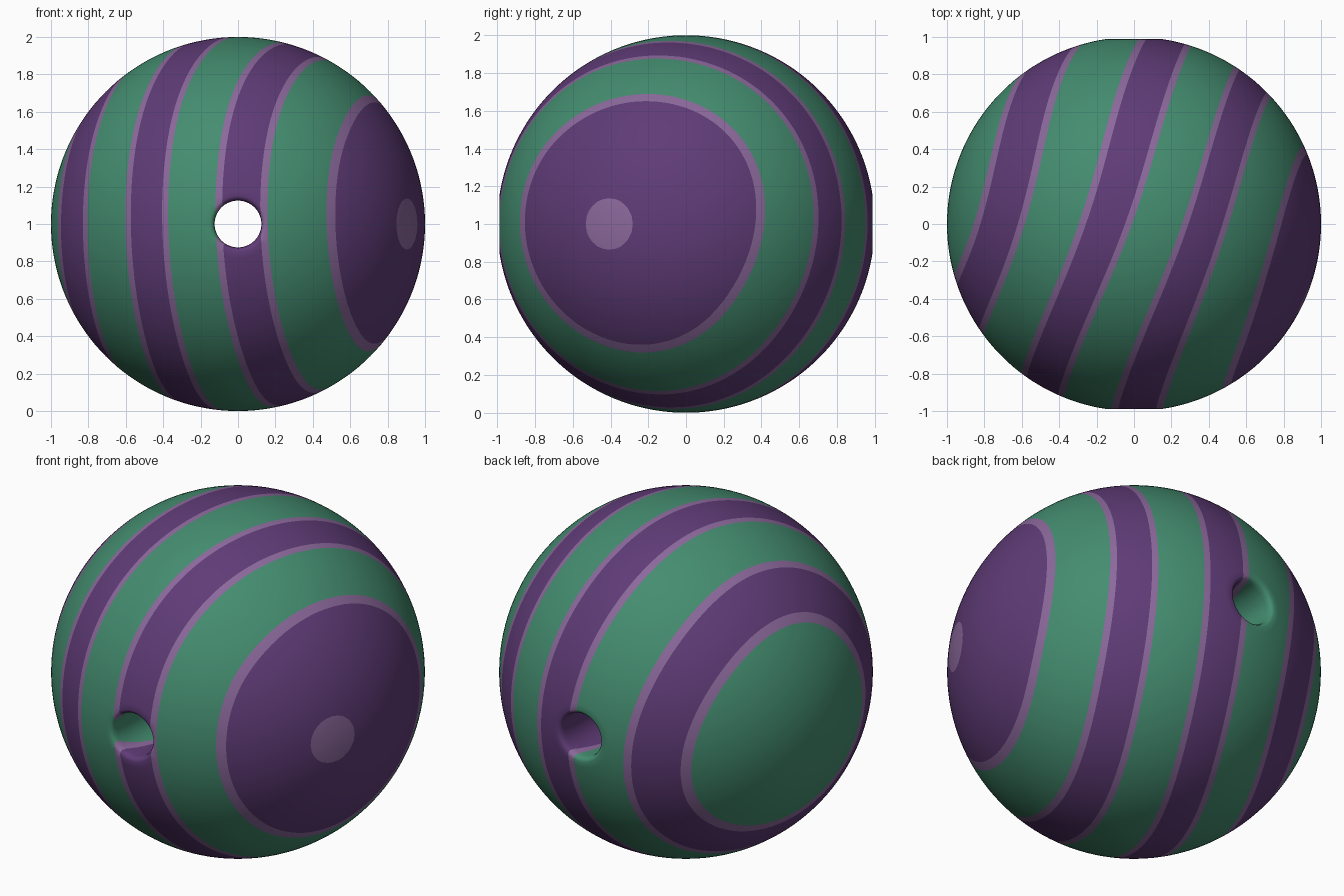
import bpy, bmesh, math
from mathutils import Vector

cube = bpy.data.objects.get("Cube")
if cube:
    bpy.data.objects.remove(cube, do_unlink=True)


def make_material(name, rgb):
    mat = bpy.data.materials.new(name)
    mat.use_nodes = True
    mat.diffuse_color = (*rgb, 1)
    mat.node_tree.nodes["Principled BSDF"].inputs["Base Color"].default_value = (*rgb, 1)
    return mat


materials = [
    make_material("sea_green", (0.058, 0.265, 0.162)),
    make_material("deep_purple", (0.115, 0.044, 0.184)),
    make_material("light_purple", (0.26, 0.14, 0.33)),
]
GREEN, PURPLE, LIGHT = range(3)

STRIPE_AXIS = Vector((0.94, -0.34, 0)).normalized()
SPOT_AXIS = Vector((0.91, -0.41, 0)).normalized()
UP_BACK = Vector((0.24, 0.66, 0.71)).normalized()
HOLE, RIM = 0.125, 0.15
SEGMENTS, ARC, BORE = 144, 88, 24
PERIOD, START, WIDTH, BORDER = 0.52, 0.225, 0.26, 0.035


def wobble(p):
    """Hand-painted irregularity of the stripes."""
    bulge = max(0, p.dot(UP_BACK)) ** 2 * p.dot(STRIPE_AXIS) ** 2
    return 0.25 * bulge - 0.025 * p.z * math.cos(3 * p.y)


def cut(bm, axis, level):
    bmesh.ops.bisect_plane(bm, geom=bm.verts[:] + bm.edges[:] + bm.faces[:],
                           plane_co=axis * level, plane_no=axis, dist=1e-5)


# Closed profile (y, radius): ball surface, softened rims, bore
a0 = math.asin(RIM)
profile = [(math.cos(a), math.sin(a)) for a in
           (a0 + (math.pi - 2 * a0) * i / ARC for i in range(ARC + 1))]
rim = [(0.984, 0.137), (0.973, 0.129)]
profile += [(-y, r) for y, r in rim]
profile += [(-0.95 + 1.9 * i / BORE, HOLE) for i in range(BORE + 1)]
profile += rim[::-1]

# Turn the profile around the bore
bm = bmesh.new()
rings = []
for i in range(SEGMENTS):
    t = math.tau * i / SEGMENTS
    rings.append([bm.verts.new((r * math.cos(t), y, r * math.sin(t))) for y, r in profile])
for i, ring in enumerate(rings):
    following = rings[(i + 1) % SEGMENTS]
    for j in range(len(profile)):
        k = (j + 1) % len(profile)
        bm.faces.new((ring[j], ring[k], following[k], following[j]))
bmesh.ops.recalc_face_normals(bm, faces=bm.faces[:])

# Warp, cut straight stripes, then relax back so the stripes become wavy
for v in bm.verts:
    v.co += STRIPE_AXIS * wobble(v.co)
for k in range(-2, 2):
    first = START + k * PERIOD
    last = first + WIDTH
    for level in (first, first + BORDER, last - BORDER, last):
        if level < 0.9:
            cut(bm, STRIPE_AXIS, level)
for f in bm.faces:
    s = f.calc_center_median().dot(STRIPE_AXIS)
    phase = (s - START) % PERIOD
    if phase > WIDTH and s < 0.9:
        f.material_index = GREEN
    elif s < 0.9 and (phase < BORDER or phase > WIDTH - BORDER):
        f.material_index = LIGHT
    else:
        f.material_index = PURPLE
for v in bm.verts:
    warped = v.co.copy()
    p = warped.copy()
    for _ in range(15):
        p = warped - STRIPE_AXIS * wobble(p)
    v.co = p

# Pale spot at the stripe pole
SPOT = 0.9905
cut(bm, SPOT_AXIS, SPOT)
for f in bm.faces:
    if f.calc_center_median().dot(SPOT_AXIS) > SPOT:
        f.material_index = LIGHT

# Stand the bead on the ground
bmesh.ops.translate(bm, verts=bm.verts[:], vec=(0, 0, 1))
mesh = bpy.data.meshes.new("striped_bead")
bm.to_mesh(mesh)
bm.free()
for mat in materials:
    mesh.materials.append(mat)
bead = bpy.data.objects.new("striped_bead", mesh)
bpy.context.collection.objects.link(bead)
bpy.ops.object.select_all(action='DESELECT')
bead.select_set(True)
bpy.context.view_layer.objects.active = bead
bpy.ops.object.shade_smooth_by_angle(angle=math.radians(40))
